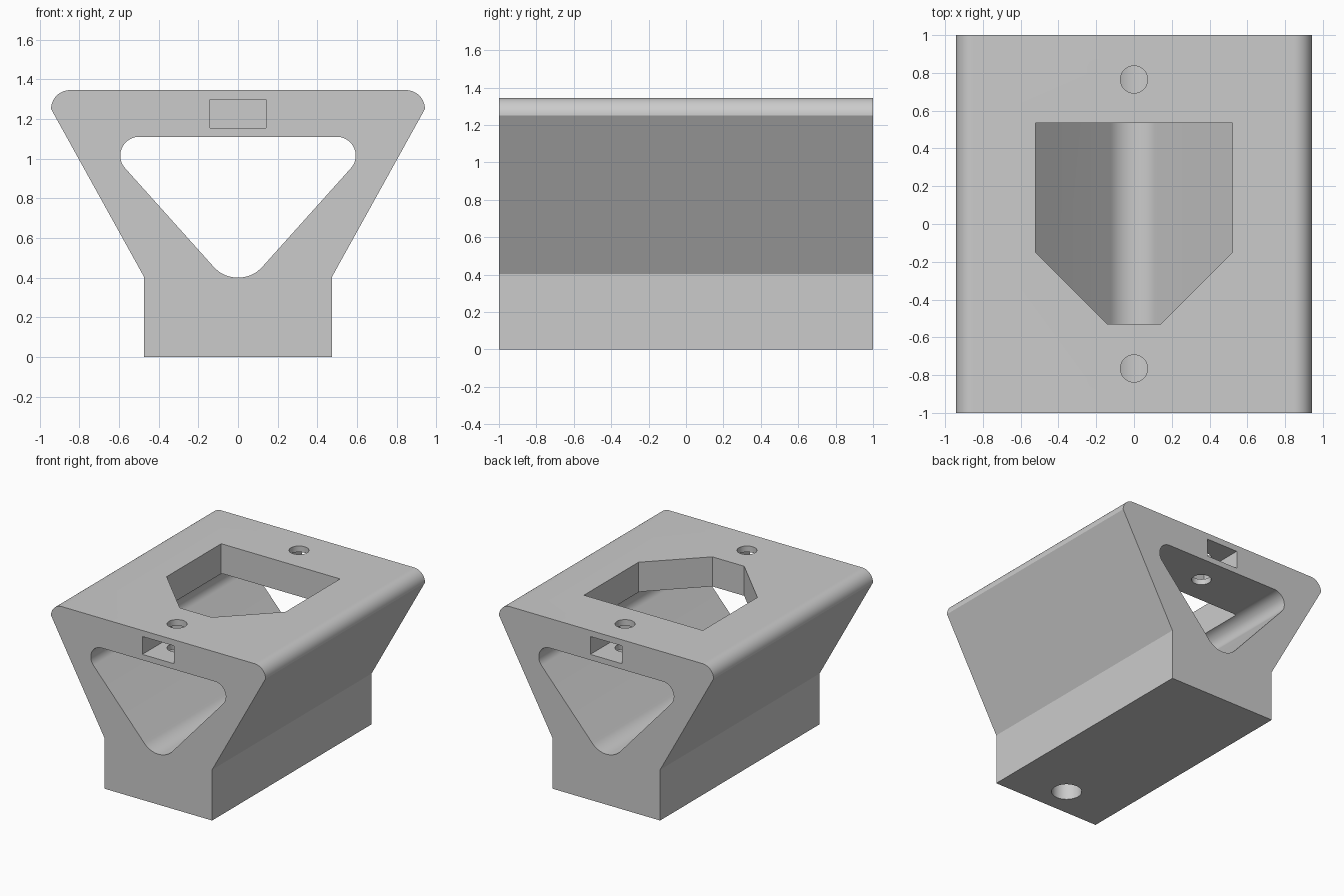
import bpy, bmesh
from math import radians, cos, sin

cube = bpy.data.objects.get("Cube")
if cube:
    bpy.data.objects.remove(cube, do_unlink=True)

grey = bpy.data.materials.new("plain_grey")
grey.use_nodes = True
colour = (0.6, 0.6, 0.6, 1)
grey.diffuse_color = colour
grey.node_tree.nodes["Principled BSDF"].inputs["Base Color"].default_value = colour


def arc(cx, cz, r, start, end, steps):
    """Points along an arc, angles in degrees."""
    angles = [radians(start + (end - start) * i / steps) for i in range(steps + 1)]
    return [(cx + r * cos(a), cz + r * sin(a)) for a in angles]


def mirrored(half):
    """Close a right-hand half profile with its mirror image."""
    return half + [(-x, z) for x, z in reversed(half) if x > 1e-5]


def prism(name, outline, start, end, axis):
    """Extrude an outline along y (outline in x, z) or z (outline in x, y)."""
    place = (lambda p: (p[0], start, p[1])) if axis == "y" else (lambda p: (p[0], p[1], start))
    shift = (0, end - start, 0) if axis == "y" else (0, 0, end - start)
    bm = bmesh.new()
    face = bm.faces.new([bm.verts.new(place(p)) for p in outline])
    side = bmesh.ops.extrude_face_region(bm, geom=[face])
    top = [v for v in side["geom"] if isinstance(v, bmesh.types.BMVert)]
    bmesh.ops.translate(bm, verts=top, vec=shift)
    bmesh.ops.recalc_face_normals(bm, faces=bm.faces)
    mesh = bpy.data.meshes.new(name)
    bm.to_mesh(mesh)
    bm.free()
    obj = bpy.data.objects.new(name, mesh)
    bpy.context.collection.objects.link(obj)
    mesh.materials.append(grey)
    return obj


def circle(y, r):
    return arc(0, y, r, 0, 360, 48)[:-1]


# Flared block on a narrow foot, with rounded upper edges
body = prism("mount_body", mirrored(
    [(0.473, 0), (0.473, 0.403)] + arc(0.847, 1.25, 0.095, 0, 90, 16)), -1, 1, "y")

# Rounded triangular channel running the full length
tilt = 47.8
cutters = [prism("channel_cutter", mirrored(
    arc(0, 0.565, 0.165, -90, -90 + tilt, 14)
    + arc(0.498, 1.015, 0.095, -90 + tilt, 90, 20)), -1.1, 1.1, "y")]

# Five-sided opening through the top plate
cutters.append(prism("window_cutter", mirrored(
    [(0.14, -0.53), (0.522, -0.15), (0.522, 0.535)]), 1.04, 1.5, "z"))

# Nut slots in both ends, each with a vertical screw hole
slot = mirrored([(0.14, 1.155), (0.14, 1.297)])
for end, sign in (("front", -1), ("back", 1)):
    cutters.append(prism(end + "_slot_cutter", slot, sign * 1.1, sign * 0.625, "y"))
    cutters.append(prism(end + "_hole_cutter", circle(sign * 0.765, 0.072), 1.0, 1.5, "z"))

# Blind fixing hole under the foot
cutters.append(prism("foot_hole_cutter", circle(-0.765, 0.11), -0.1, 0.25, "z"))

# Cut everything out of the body
bpy.ops.object.select_all(action="DESELECT")
bpy.context.view_layer.objects.active = body
body.select_set(True)
for cutter in cutters:
    cutter.hide_render = True
    mod = body.modifiers.new(cutter.name, "BOOLEAN")
    mod.operation = "DIFFERENCE"
    mod.solver = "EXACT"
    mod.object = cutter
    bpy.ops.object.modifier_apply(modifier=mod.name)
    bpy.data.objects.remove(cutter, do_unlink=True)

bpy.ops.object.shade_smooth_by_angle(angle=radians(20))
